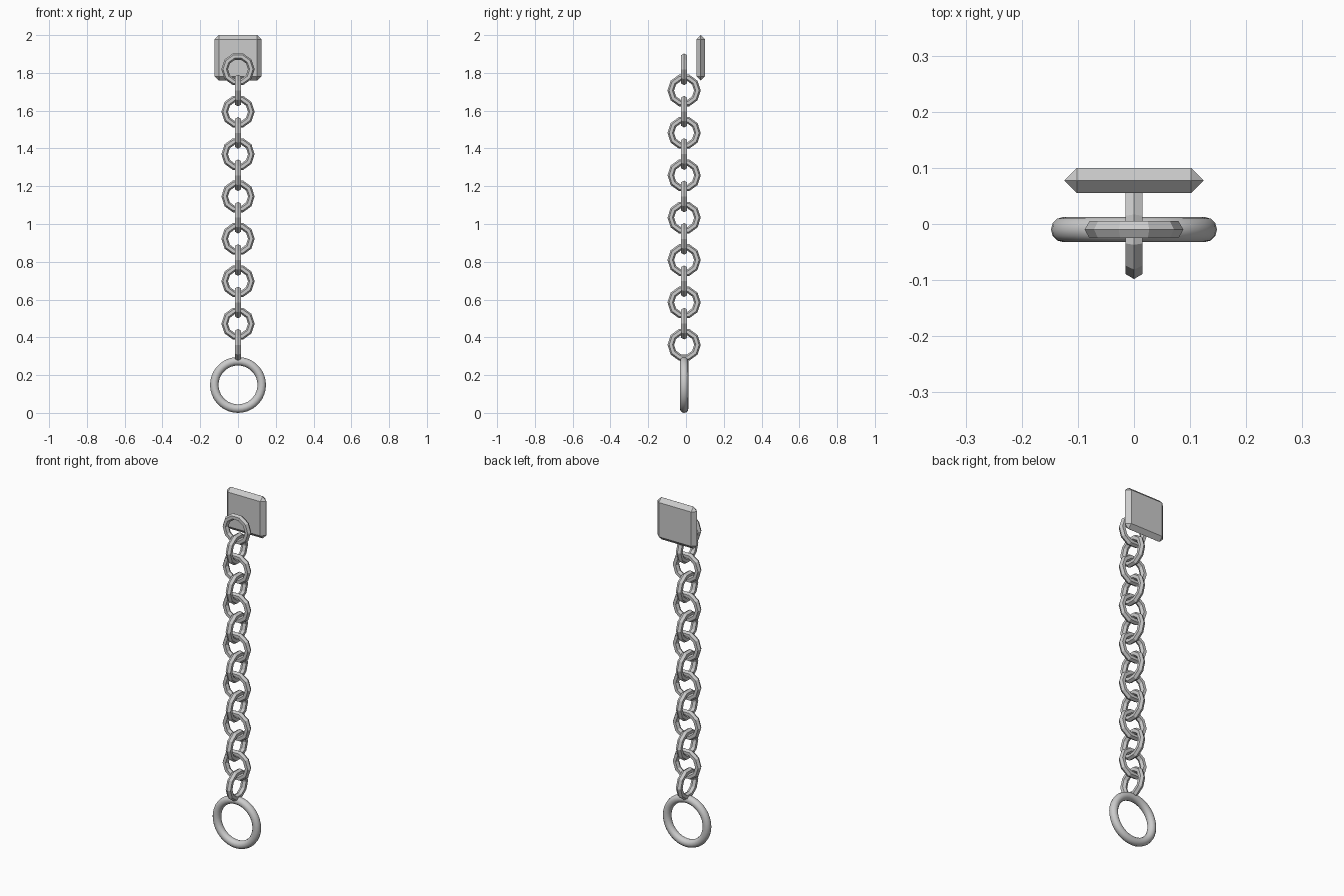
import bpy
from math import radians

if "Cube" in bpy.data.objects:
    bpy.data.objects.remove(bpy.data.objects["Cube"])

CHAIN_Y = -0.01   # plane the chain hangs in


def torus(name, z, major, minor, seg, sides, turn=0):
    """Upright ring; turn spins it about the vertical axis."""
    bpy.ops.mesh.primitive_torus_add(
        major_radius=major, minor_radius=minor,
        major_segments=seg, minor_segments=sides,
        location=(0, CHAIN_Y, z), rotation=(radians(90), 0, radians(turn)))
    ob = bpy.context.object
    ob.name = name
    return ob


# Wall plate with chamfered edges meeting at a ridge
bpy.ops.mesh.primitive_cube_add(size=1, location=(0, 0.0775, 1.88))
plate = bpy.context.object
plate.name = "wall_plate"
plate.scale = (0.248, 0.045, 0.24)
bpy.ops.object.transform_apply(location=False, rotation=False, scale=True)
bevel = plate.modifiers.new("chamfer", 'BEVEL')
bevel.width = 0.0222
bevel.segments = 1

# Chain links, alternately facing front and side
for i in range(14):
    torus(f"chain_link_{i + 1:02d}", 1.819 - 0.1122 * i,
          0.0705, 0.0175, 10, 6, turn=90 * (i % 2))

# Large pull ring at the bottom
torus("pull_ring", 0.148, 0.1255, 0.0225, 36, 12)
bpy.ops.object.shade_smooth_by_angle(angle=radians(35))
